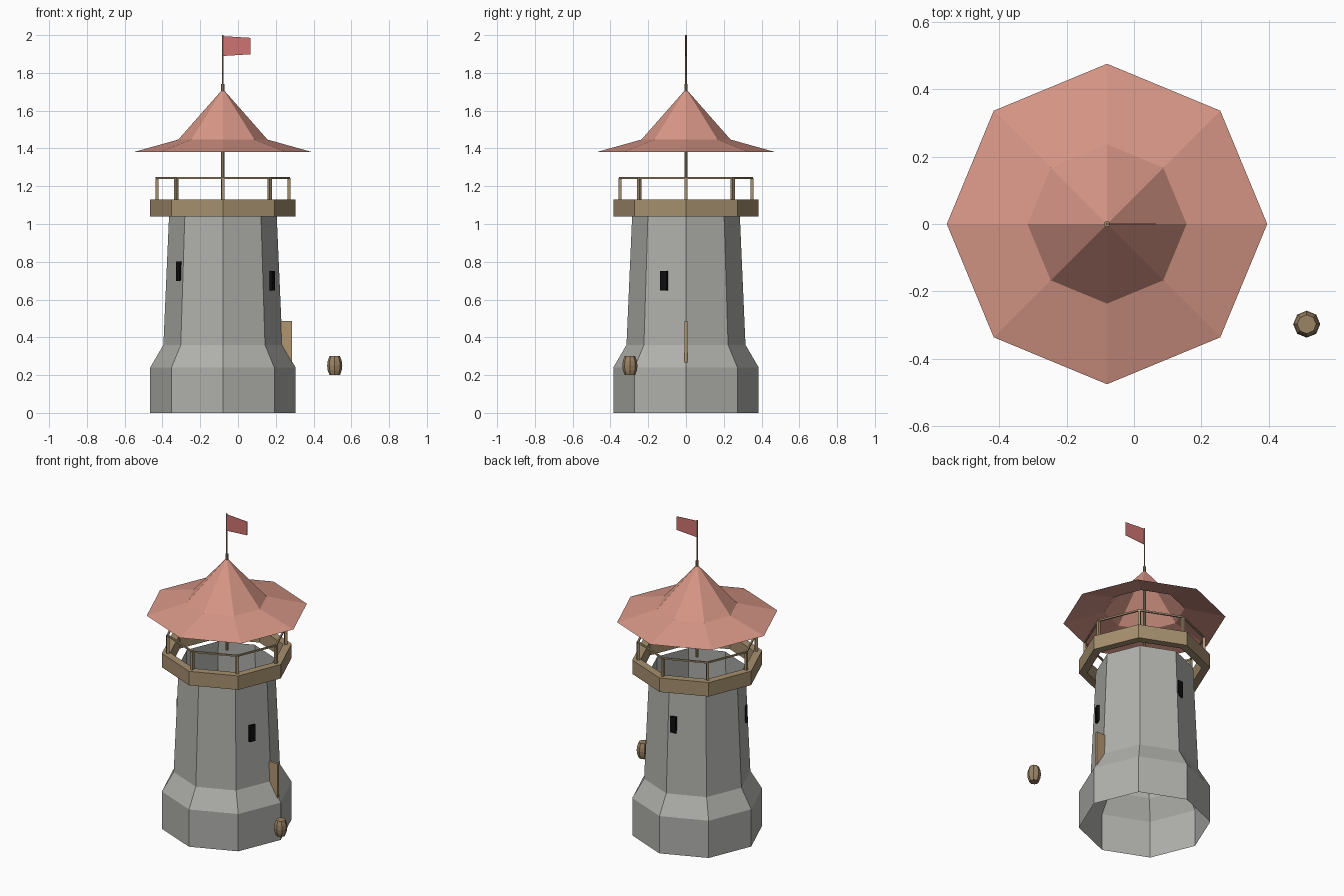
import bpy, bmesh
from math import cos, sin, pi, radians
from mathutils import Matrix, Vector

cube = bpy.data.objects.get("Cube")
if cube:
    bpy.data.objects.remove(cube, do_unlink=True)

SIDES = 8
AXIS = Vector((-0.08, 0, 0))


def material(name, rgb):
    linear = [((c / 255 + 0.055) / 1.055) ** 2.4 for c in rgb]
    m = bpy.data.materials.new(name)
    m.use_nodes = True
    m.diffuse_color = (*linear, 1)
    bsdf = m.node_tree.nodes["Principled BSDF"]
    bsdf.inputs["Base Color"].default_value = (*linear, 1)
    return m


stone = material("grey stone", (176, 177, 172))
wood = material("brown wood", (166, 144, 111))
door_wood = material("light door wood", (178, 149, 112))
barrel_wood = material("barrel wood", (154, 131, 101))
tiles = material("pink roof tiles", (216, 151, 135))
cloth = material("red cloth", (207, 116, 113))
black = material("black opening", (14, 14, 14))


def finish(name, bm, mat):
    mesh = bpy.data.meshes.new(name)
    bm.to_mesh(mesh)
    bm.free()
    mesh.materials.append(mat)
    ob = bpy.data.objects.new(name, mesh)
    bpy.context.collection.objects.link(ob)
    return ob


def lathe(name, profile, mat, centre=AXIS, loop=False, caps=False):
    """Turn (radius, height) points, listed bottom to top, into an octagonal shell."""
    bm = bmesh.new()
    rings = []
    for r, z in profile:
        rings.append([bm.verts.new(centre + Vector((r * cos(a), r * sin(a), z)))
                      for a in (2 * pi * i / SIDES for i in range(SIDES))])
    pairs = list(zip(rings, rings[1:]))
    if loop:
        pairs.append((rings[-1], rings[0]))
    for low, high in pairs:
        for i in range(SIDES):
            j = (i + 1) % SIDES
            bm.faces.new((low[i], low[j], high[j], high[i]))
    if caps:
        bm.faces.new(rings[0][::-1])
        bm.faces.new(rings[-1])
    bmesh.ops.remove_doubles(bm, verts=bm.verts, dist=0.0001)
    return finish(name, bm, mat)


def box(name, centre, size, mat, angle=0.0):
    bm = bmesh.new()
    bmesh.ops.create_cube(bm, size=1, matrix=Matrix.Translation(centre)
                          @ Matrix.Rotation(angle, 4, "Z")
                          @ Matrix.Diagonal((*size, 1)))
    return finish(name, bm, mat)


def around(radius, angle, z):
    return AXIS + Vector((radius * cos(angle), radius * sin(angle), z))


# Tower shell, open at both ends
lathe("tower_wall", [(0.385, 0), (0.385, 0.24), (0.315, 0.36), (0.285, 1.045)], stone)

# Lookout ring and railing
lathe("lookout_ring", [(0.385, 1.04), (0.385, 1.13), (0.335, 1.13), (0.335, 1.04)],
      wood, loop=True)
lathe("railing", [(0.356, 1.239), (0.356, 1.249), (0.346, 1.249), (0.346, 1.239)],
      wood, loop=True)
for i in range(SIDES):
    a = 2 * pi * i / SIDES
    box(f"railing_post_{i + 1}", around(0.35, a, 1.186), (0.016, 0.016, 0.115), wood, a)

# Roof shell, centre post and flag
lathe("roof", [(0.475, 1.38), (0.236, 1.447), (0, 1.715)], tiles)
lathe("centre_post", [(0.009, 1.12), (0.009, 1.74)], wood, caps=True)
lathe("flag_pole", [(0.004, 1.73), (0.004, 2.0)], wood, caps=True)
flag = box("flag", AXIS + Vector((0.0725, 0, 1.942)), (0.145, 0.003, 0.105), cloth)
for v in flag.data.vertices:
    if v.co.x > 0:
        v.co.z = 1.942 + (v.co.z - 1.942) * 0.83

# Narrow windows spiralling up the wall
for i in range(3):
    a = radians(-24 + 120 * i)
    z = 0.70 + 0.05 * (0, 2, 1)[i]
    box(f"window_{i + 1}", around(0.287, a, z), (0.014, 0.038, 0.104), black, a)

# Door standing edge-on to the wall
box("door", Vector((0.222, 0, 0.365)), (0.13, 0.016, 0.245), door_wood)

# Barrel
lathe("barrel", [(0.028, 0.2), (0.037, 0.225), (0.04, 0.25), (0.037, 0.275), (0.028, 0.3)],
      barrel_wood, centre=Vector((0.512, -0.297, 0)), caps=True)
